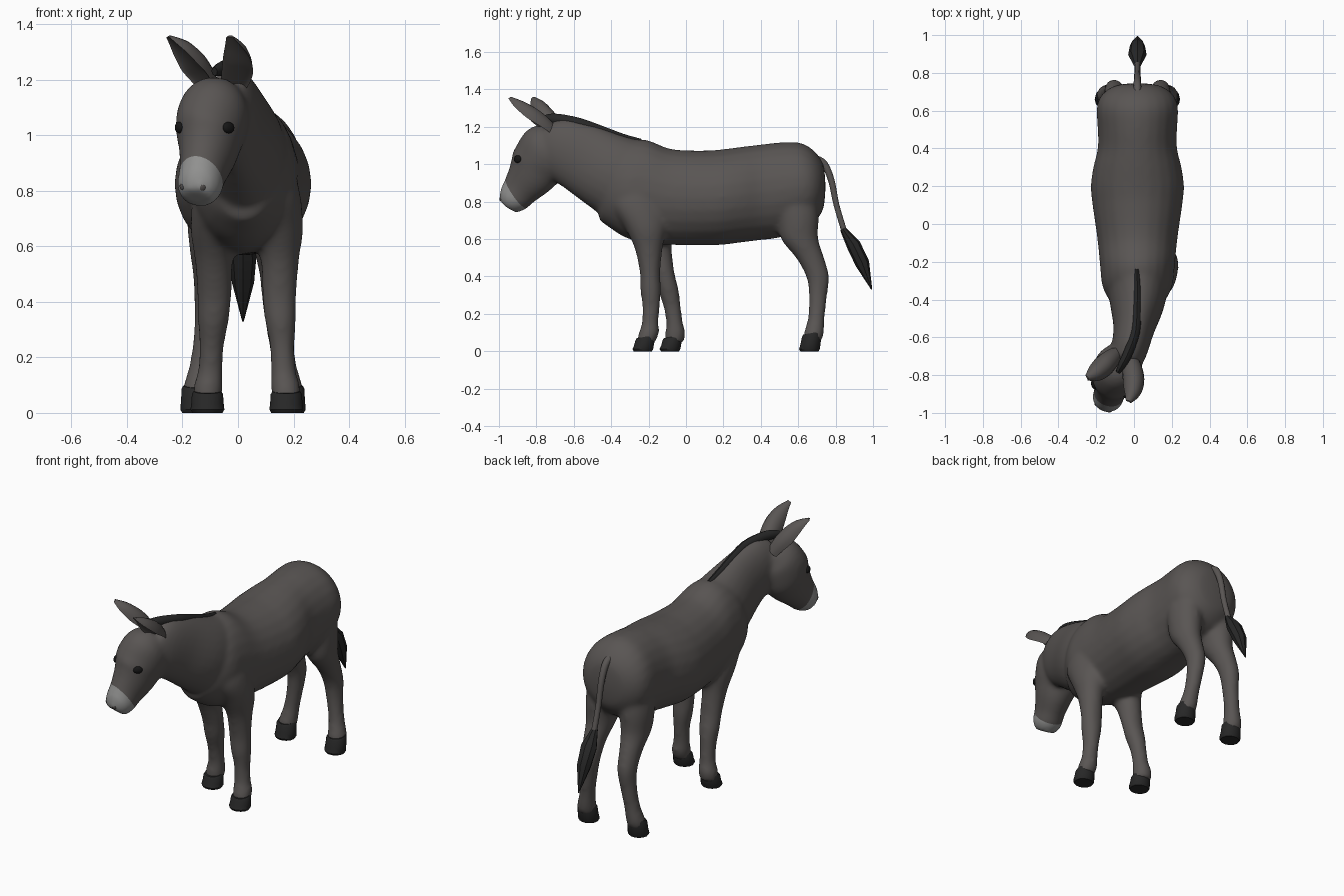
import bpy, bmesh, math
from mathutils import Vector
from mathutils.bvhtree import BVHTree

if "Cube" in bpy.data.objects:
    bpy.data.objects.remove(bpy.data.objects["Cube"])


def material(name, rgb):
    m = bpy.data.materials.new(name)
    m.diffuse_color = (*rgb, 1)
    m.use_nodes = True
    m.node_tree.nodes["Principled BSDF"].inputs["Base Color"].default_value = m.diffuse_color
    return m


COAT = material("grey_brown_coat", (0.10, 0.091, 0.087))
MUZZLE = material("pale_grey_muzzle", (0.28, 0.28, 0.275))
DARK = material("charcoal_hair_and_hoof", (0.02, 0.02, 0.02))
BLACK = material("black_eye", (0.008, 0.008, 0.008))
CX = 0.018  # middle line of the trunk
FX = 0.032  # middle line of the forelegs


def spline(rows, steps):
    """Catmull-Rom through rows of (x, y, z, half width, half height)."""
    out = []
    for i in range(len(rows) - 1):
        p = [rows[max(i - 1, 0)], rows[i], rows[i + 1], rows[min(i + 2, len(rows) - 1)]]
        for k in range(steps):
            t = k / steps
            out.append([0.5 * (2 * b + (c - a) * t + (2 * a - 5 * b + 4 * c - d) * t * t
                               + (3 * b - a - 3 * c + d) * t ** 3) for a, b, c, d in zip(*p)])
    return out + [list(rows[-1])]


def loft(bm, rows, ref=(0, 0, 1), axis=None, sides=24, steps=4, hollow=False):
    """Closed tube of elliptical rings; hollow makes a cupped, crescent section."""
    rows = spline(rows, steps)
    pts = [Vector(r[:3]) for r in rows]
    rings = []
    for i, r in enumerate(rows):
        t = Vector(axis) if axis else (pts[min(i + 1, len(pts) - 1)] - pts[max(i - 1, 0)]).normalized()
        side = t.cross(Vector(ref)).normalized()
        up = side.cross(t)
        ring = []
        for k in range(sides):
            a = 2 * math.pi * k / sides
            s = math.sin(a)
            if hollow and s < 0:
                s *= -0.2
            ring.append(bm.verts.new(pts[i] + side * math.cos(a) * max(r[3], 0.002) + up * s * max(r[4], 0.002)))
        rings.append(ring)
    faces = [bm.faces.new((a[k], a[(k + 1) % sides], b[(k + 1) % sides], b[k]))
             for a, b in zip(rings, rings[1:]) for k in range(sides)]
    faces += [bm.faces.new(rings[0][::-1]), bm.faces.new(rings[-1])]
    bmesh.ops.recalc_face_normals(bm, faces=faces)


def finish(name, bm, mats, angle=50):
    me = bpy.data.meshes.new(name)
    bm.to_mesh(me)
    bm.free()
    for m in mats:
        me.materials.append(m)
    ob = bpy.data.objects.new(name, me)
    bpy.context.collection.objects.link(ob)
    bpy.ops.object.select_all(action='DESELECT')
    bpy.context.view_layer.objects.active = ob
    ob.select_set(True)
    bpy.ops.object.shade_smooth_by_angle(angle=math.radians(angle))
    return ob


def tube(name, rows, mat, angle=50, **kw):
    bm = bmesh.new()
    loft(bm, rows, **kw)
    return finish(name, bm, [mat], angle)


# Trunk: y, centre z, half width, half height
bm = bmesh.new()
trunk = [(-.465, .79, .08, .09), (-.415, .84, .14, .175), (-.33, .86, .185, .25),
         (-.22, .855, .198, .278), (-.08, .825, .212, .257), (.1, .82, .238, .254),
         (.2, .825, .247, .256), (.3, .838, .234, .256), (.4, .85, .21, .256), (.5, .862, .21, .255),
         (.6, .88, .216, .237), (.66, .88, .204, .212), (.705, .88, .168, .17),
         (.735, .88, .11, .115), (.745, .88, .03, .03)]
loft(bm, [(CX, y, z, w, h) for y, z, w, h in trunk], axis=(0, -1, 0))

# Neck
loft(bm, [(.018, -.25, .88, .17, .25), (.018, -.4, .95, .15, .215), (0, -.55, 1.03, .11, .19),
          (-.028, -.68, 1.09, .094, .165), (-.05, -.75, 1.12, .075, .12)])

# Head, turned slightly to one side
loft(bm, [(-.062, -.71, 1.165, .075, .07), (-.08, -.75, 1.11, .12, .13), (-.099, -.785, 1.015, .125, .152),
          (-.108, -.825, .945, .106, .134), (-.127, -.885, .865, .084, .102),
          (-.14, -.925, .81, .081, .085), (-.148, -.952, .773, .056, .055)])

# Legs: z, y, half depth, sideways offset, half width
front = [(.88, -.25, .12, .09, .08), (.78, -.25, .145, .098, .096), (.66, -.215, .112, .113, .09),
         (.55, -.2, .075, .119, .069), (.42, -.192, .055, .117, .062), (.33, -.189, .056, .121, .056),
         (.24, -.187, .047, .127, .045), (.15, -.192, .045, .132, .045), (.1, -.198, .055, .139, .053),
         (.045, -.215, .05, .142, .05)]
hind = [(.88, .57, .13, .09, .1), (.72, .597, .112, .11, .092), (.6, .608, .1, .115, .079),
        (.5, .663, .076, .12, .061), (.4, .704, .062, .122, .053), (.3, .706, .049, .13, .046),
        (.18, .697, .045, .148, .044), (.1, .684, .054, .162, .052), (.05, .675, .05, .165, .05)]


def front_shift(s, z):
    """One foreleg slants back as if in mid stride."""
    return 0.205 * max(0.74 - z, 0) + 0.01 if s < 0 else 0


for s in (-1, 1):
    loft(bm, [(FX + s * x, y + front_shift(s, z), z, w, d) for z, y, d, x, w in front],
         ref=(0, -1, 0), axis=(0, 0, -1))
    loft(bm, [(CX + s * x, y, z, w, d) for z, y, d, x, w in hind], ref=(0, -1, 0), axis=(0, 0, -1))

# Fuse the parts into one smooth skin
body = finish("body", bm, [COAT, MUZZLE])
mod = body.modifiers.new("fuse", 'REMESH')
mod.mode = 'VOXEL'
mod.voxel_size = 0.012
mod = body.modifiers.new("soften", 'SMOOTH')
mod.factor = 0.5
mod.iterations = 14
dg = bpy.context.evaluated_depsgraph_get()
skin = bpy.data.meshes.new_from_object(body.evaluated_get(dg))
bpy.data.objects.remove(body)
bm = bmesh.new()
bm.from_mesh(skin)

# Pale muzzle, divided from the face by a clean cut
co, no = Vector((-.126, -.907, .84)), Vector((-.26, -.78, -.57)).normalized()
fs = [f for f in bm.faces if f.calc_center_median().y < -.7]
geom = list({v for f in fs for v in f.verts}) + list({e for f in fs for e in f.edges}) + fs
bmesh.ops.bisect_plane(bm, geom=geom, plane_co=co, plane_no=no)
for f in bm.faces:
    c = f.calc_center_median()
    f.material_index = int(c.y < -.78 and c.z < .97 and (c - co).dot(no) > 0)
tree = BVHTree.FromBMesh(bm)
finish("body", bm, [COAT, MUZZLE], 60)


def bead(name, near, radius, squash, flat, mat):
    """Small oval seated on the skin nearest to a point."""
    p, n, _, _ = tree.find_nearest(Vector(near))
    b = bmesh.new()
    bmesh.ops.create_uvsphere(b, u_segments=16, v_segments=10, radius=radius)
    bmesh.ops.scale(b, vec=(1, squash, flat), verts=b.verts)
    b.transform(n.to_track_quat('Z', 'Y').to_matrix().to_4x4())
    bmesh.ops.translate(b, vec=p, verts=b.verts)
    finish(name, b, [mat])


# Eyes and nostrils
bead("left_eye", (-.03, -.905, 1.028), .026, .8, .55, BLACK)
bead("right_eye", (-.206, -.85, 1.028), .026, .8, .55, BLACK)
bead("left_nostril", (-.128, -.99, .812), .011, 1, .3, COAT)
bead("right_nostril", (-.207, -.96, .812), .011, 1, .3, COAT)

# Ears
tube("left_ear", [(-.022, -.715, 1.15, .042, .05), (-.008, -.775, 1.195, .054, .066), (-.002, -.838, 1.24, .056, .07),
                  (-.01, -.895, 1.297, .043, .05), (-.03, -.943, 1.352, .014, .012)],
     COAT, sides=18, hollow=True)
tube("right_ear", [(-.102, -.695, 1.15, .042, .05), (-.14, -.73, 1.205, .054, .064), (-.175, -.765, 1.25, .056, .068),
                   (-.215, -.795, 1.305, .043, .05), (-.252, -.815, 1.352, .014, .012)],
     COAT, sides=18, hollow=True)

# Mane
tube("mane", [(.015, -.24, 1.122, .012, .014), (.018, -.34, 1.136, .02, .027), (.016, -.45, 1.174, .023, .03),
              (.008, -.57, 1.215, .025, .032), (-.03, -.68, 1.237, .025, .032), (-.06, -.74, 1.24, .022, .027),
              (-.085, -.785, 1.23, .012, .016)], DARK, sides=8, steps=3)

# Tail and its tuft
tube("tail", [(CX, .69, 1.03, .022, .022), (CX, .74, 1.0, .02, .02), (CX, .778, .91, .018, .018),
              (CX, .805, .78, .016, .016), (CX, .85, .63, .016, .016)], COAT, ref=(0, 1, 0), sides=10)
tube("tail_tuft", [(CX, .838, .655, .018, .016), (CX, .895, .57, .049, .038), (CX, .943, .47, .04, .038),
                   (CX, .993, .33, .003, .003)], DARK, 30, ref=(0, 1, 0), sides=8, steps=1)

# Hooves, their tops sloping with the pastern
for s, side in ((-1, "right"), (1, "left")):
    for kind, x, y, h in (("front", FX + s * .142, -.217 + front_shift(s, .08), .078),
                          ("hind", CX + s * .165, .674, .098)):
        b = bmesh.new()
        loft(b, [(x, y, h, .05, .048), (x, y - .002, h - .01, .056, .053), (x, y - .007, h * .5, .058, .056),
                 (x, y - .014, .012, .061, .057), (x, y - .014, 0, .054, .05)],
             ref=(0, -1, 0), axis=(0, 0, -1), sides=14, steps=1)
        for v in b.verts:
            if v.co.z > h * .4:
                v.co.z += (v.co.y - y) * .18
        finish(f"{side}_{kind}_hoof", b, [DARK], 40)
